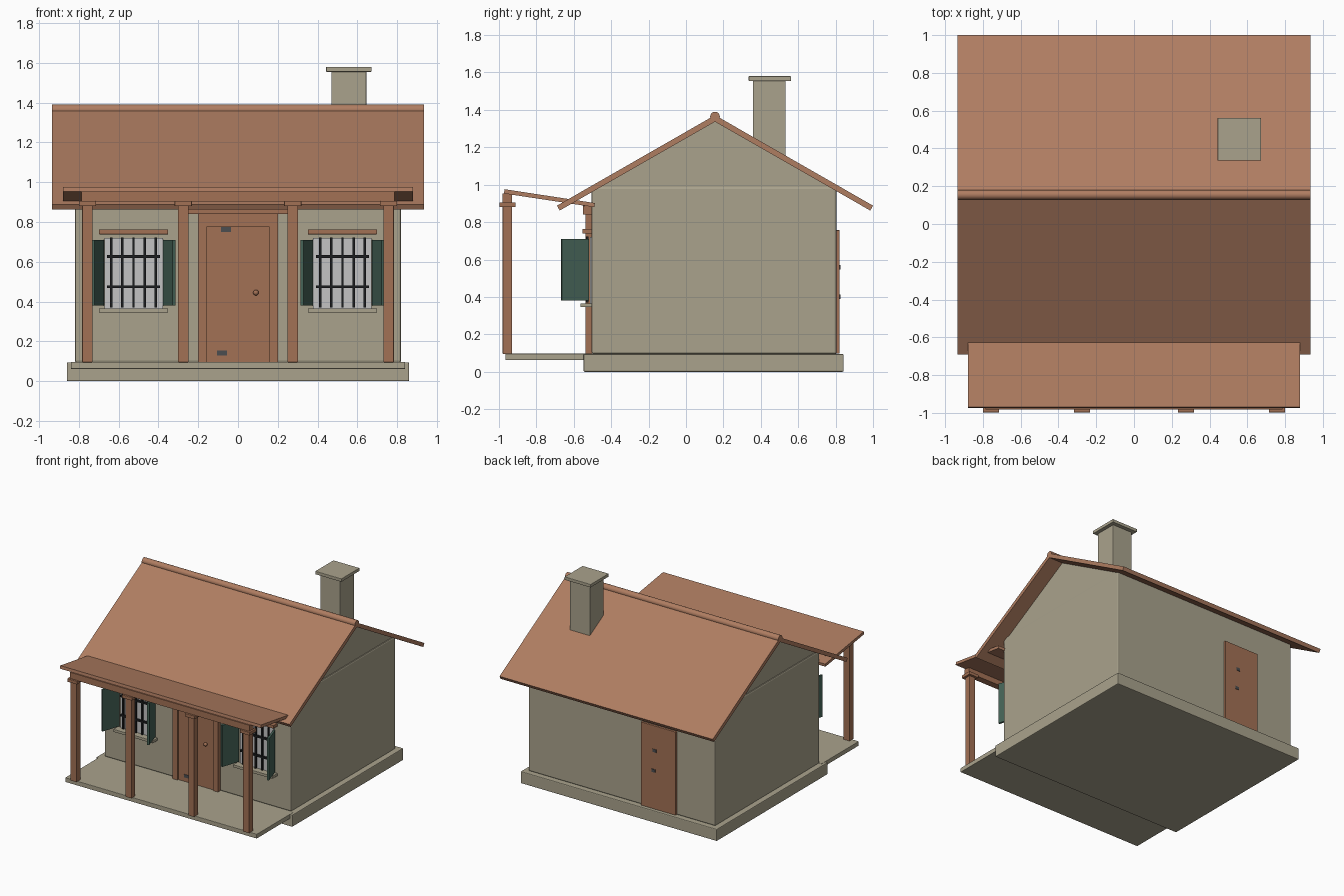
import bpy, bmesh, math
from mathutils import Matrix, Vector

if "Cube" in bpy.data.objects:
    bpy.data.objects.remove(bpy.data.objects["Cube"])


def mat(name, r, g, b):
    m = bpy.data.materials.new(name)
    m.diffuse_color = (r, g, b, 1)
    m.use_nodes = True
    m.node_tree.nodes["Principled BSDF"].inputs["Base Color"].default_value = m.diffuse_color
    return m


PLASTER = mat("beige plaster", 0.40, 0.365, 0.265)
TILE = mat("terracotta roof", 0.43, 0.205, 0.12)
WOOD = mat("brown wood", 0.365, 0.165, 0.09)
GREEN = mat("shutter green", 0.06, 0.125, 0.095)
IRON = mat("black iron", 0.012, 0.013, 0.014)
GLASS = mat("pale glass", 0.55, 0.55, 0.55)
METAL = mat("dark metal", 0.07, 0.075, 0.08)


def finish(name, bm, material, bevel=0):
    me = bpy.data.meshes.new(name)
    bmesh.ops.recalc_face_normals(bm, faces=bm.faces)
    bm.to_mesh(me)
    bm.free()
    me.materials.append(material)
    ob = bpy.data.objects.new(name, me)
    bpy.context.collection.objects.link(ob)
    if bevel:
        mod = ob.modifiers.new("bevel", 'BEVEL')
        mod.width, mod.segments = bevel, 2
    return ob


def box(name, x, y, z, material, bevel=0):
    """Box from (min, max) ranges on each axis."""
    bm = bmesh.new()
    bmesh.ops.create_cube(bm, size=1)
    for v in bm.verts:
        v.co = Vector([(r[0] + r[1]) / 2 + c * (r[1] - r[0])
                       for r, c in zip((x, y, z), v.co)])
    return finish(name, bm, material, bevel)


def prism(name, profile, half_x, material):
    """Side profile (y, z) extruded symmetrically along x."""
    bm = bmesh.new()
    f = bm.faces.new([bm.verts.new((-half_x, y, z)) for y, z in profile])
    r = bmesh.ops.extrude_face_region(bm, geom=[f])
    bmesh.ops.translate(bm, vec=(2 * half_x, 0, 0),
                        verts=[v for v in r['geom'] if isinstance(v, bmesh.types.BMVert)])
    return finish(name, bm, material)


def smooth(ob):
    bpy.ops.object.select_all(action='DESELECT')
    ob.select_set(True)
    bpy.context.view_layer.objects.active = ob
    bpy.ops.object.shade_smooth_by_angle()


# Base and walls
box("foundation", (-.86, .86), (-.548, .843), (0, .095), PLASTER, .006)
box("porch_floor", (-.84, .84), (-.965, -.5), (.062, .097), PLASTER, .003)
box("walls", (-.82, .82), (-.505, .805), (.093, .99), PLASTER, .012)
prism("gable", [(-.495, .985), (.8, .985), (.153, 1.35)], .812, PLASTER)

# Main roof with ridge roll
MID, TOP = .155, 1.372
prism("main_roof", [(MID - .845, .888), (MID, TOP), (MID + .845, .888),
                    (MID + .83, .862), (MID, TOP - .035), (MID - .83, .862)], .935, TILE)
bm = bmesh.new()
bmesh.ops.create_cone(bm, cap_ends=True, segments=20, radius1=.026, radius2=.026, depth=1.87,
                      matrix=Matrix.Translation((0, MID, TOP - .008)) @ Matrix.Rotation(math.pi / 2, 4, 'Y'))
smooth(finish("ridge_roll", bm, TILE))

# Chimney
box("chimney", (.47, .645), (.357, .533), (1.05, 1.555), PLASTER, .003)
box("chimney_cap", (.443, .672), (.335, .562), (1.555, 1.58), PLASTER, .003)

# Porch roof, beams and posts
prism("porch_roof", [(-.97, .976), (-.487, .902), (-.49, .88), (-.973, .953)], .88, TILE)
box("porch_beam", (-.787, .787), (-.982, -.93), (.903, .953), WOOD)
for i, x in enumerate((-.757, -.275, .275, .757)):
    box(f"post_{i}", (x - .026, x + .026), (-.98, -.93), (.095, .882), WOOD, .002)
    box(f"post_cap_{i}", (x - .043, x + .043), (-.997, -.912), (.88, .905), WOOD, .002)

# Front door
box("door_leaf", (-.16, .16), (-.526, -.5), (.097, .78), WOOD)
for s in (-1, 1):
    box("door_jamb", tuple(sorted((s * .155, s * .2))), (-.537, -.5), (.097, .84), WOOD)
box("door_head", (-.156, .156), (-.537, -.5), (.777, .84), WOOD)
box("door_lintel", (-.25, .25), (-.552, -.5), (.84, .888), WOOD, .002)
bm = bmesh.new()
bmesh.ops.create_uvsphere(bm, u_segments=16, v_segments=10, radius=.014,
                          matrix=Matrix.Translation((.09, -.536, .445)))
smooth(finish("door_knob", bm, WOOD))
for x, z in ((-.06, .762), (-.08, .142)):
    box("door_plate", (x - .025, x + .025), (-.529, -.52), (z - .012, z + .012), METAL)

# Back door
box("back_door", (-.485, -.18), (.79, .822), (.097, .757), WOOD, .002)
for x, z in ((-.30, .56), (-.29, .40)):
    box("back_door_plate", (x - .016, x + .016), (.82, .825), (z - .012, z + .012), METAL)

# Windows: pane, iron bars, lintel, sill and open shutters
for side, cx in (("left", -.525), ("right", .525)):
    box(f"{side}_pane", (cx - .147, cx + .147), (-.514, -.5), (.365, .72), GLASS)
    for k in range(5):
        x = cx + (k - 2) * .056
        box(f"{side}_bar", (x - .006, x + .006), (-.534, -.522), (.37, .722), IRON)
    for z in (.475, .627):
        box(f"{side}_crossbar", (cx - .134, cx + .134), (-.536, -.52), (z - .007, z + .007), IRON)
    box(f"{side}_lintel", (cx - .173, cx + .173), (-.553, -.5), (.738, .763), WOOD, .002)
    box(f"{side}_sill", (cx - .173, cx + .173), (-.565, -.5), (.345, .366), PLASTER, .002)
    for s in (-1, 1):
        ob = box(f"{side}_shutter", (-.008, .008), (-.152, 0), (.38, .71), GREEN)
        ob.location = (cx + s * .156, -.52, 0)
        ob.rotation_euler.z = s * math.radians(18)
